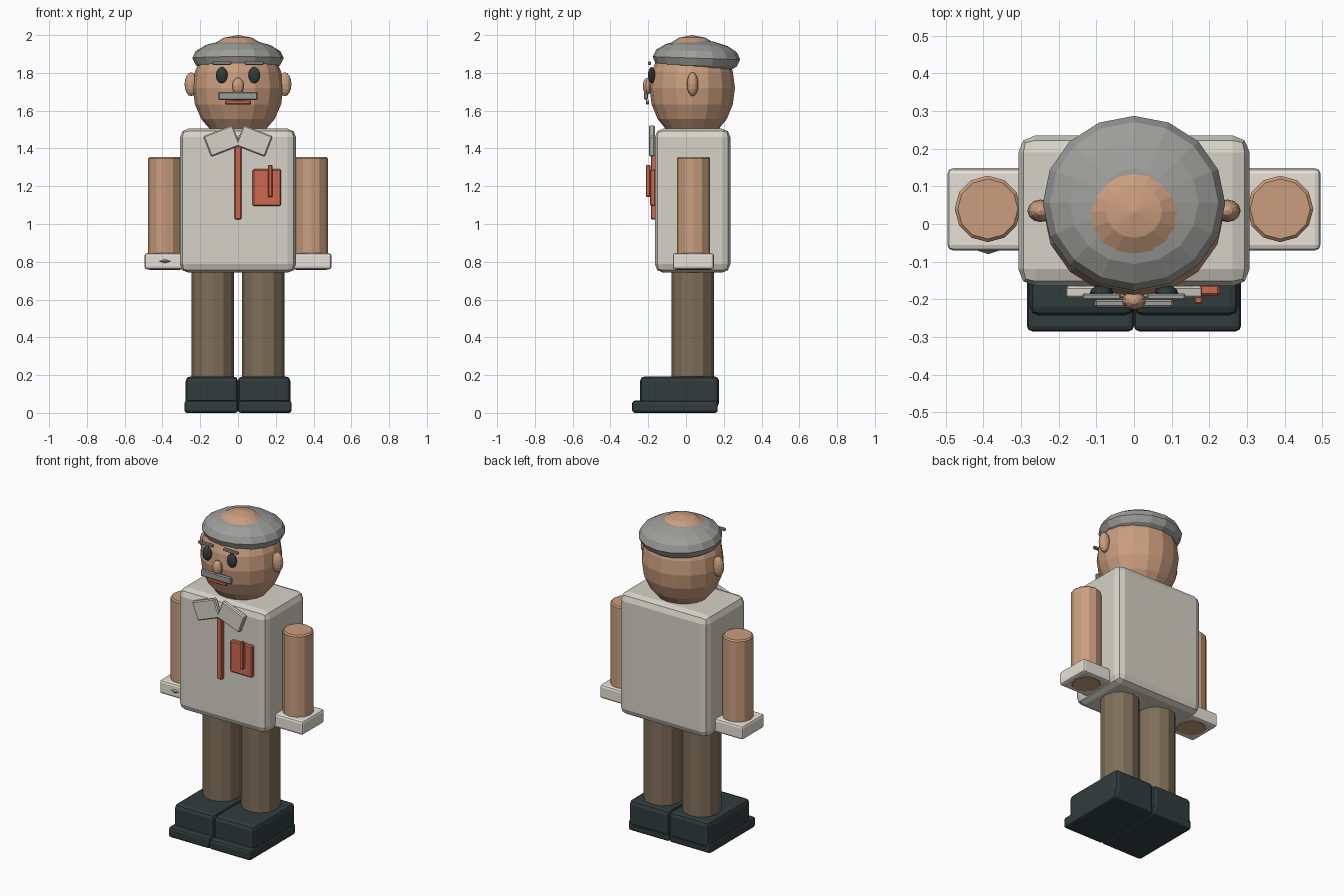
import bpy, bmesh, math
from mathutils import Matrix, Vector

if "Cube" in bpy.data.objects:
    bpy.data.objects.remove(bpy.data.objects["Cube"])


def colour(name, r, g, b):
    m = bpy.data.materials.new(name)
    lin = [((c / 255 + 0.055) / 1.055) ** 2.4 for c in (r, g, b)]
    m.diffuse_color = (*lin, 1)
    m.use_nodes = True
    m.node_tree.nodes["Principled BSDF"].inputs["Base Color"].default_value = m.diffuse_color
    return m


SKIN = colour("skin", 202, 158, 126)
SHIRT = colour("shirt cream", 214, 211, 199)
CUFF = colour("cuff white", 232, 227, 217)
RED = colour("brick red", 206, 104, 80)
GREY = colour("hair grey", 157, 158, 154)
BROWN = colour("trouser brown", 128, 111, 89)
DARK = colour("charcoal", 49, 60, 61)


def finish(name, bm, mat, bevel=0, segments=1, angle=40):
    me = bpy.data.meshes.new(name)
    bmesh.ops.recalc_face_normals(bm, faces=bm.faces)
    bm.to_mesh(me)
    bm.free()
    ob = bpy.data.objects.new(name, me)
    bpy.context.collection.objects.link(ob)
    me.materials.append(mat)
    if bevel:
        mod = ob.modifiers.new("soft edges", 'BEVEL')
        mod.width = bevel
        mod.segments = segments
        mod.limit_method = 'ANGLE'
        mod.angle_limit = math.radians(angle)
    return ob


def box(name, x, y, z, mat, bevel=0.004, segments=1, turn=0):
    """Box from (min, max) ranges, optionally turned about its own y axis."""
    bm = bmesh.new()
    bmesh.ops.create_cube(bm, size=1)
    size = Vector((x[1] - x[0], y[1] - y[0], z[1] - z[0]))
    mid = Vector((sum(x) / 2, sum(y) / 2, sum(z) / 2))
    bm.transform(Matrix.Translation(mid) @ Matrix.Rotation(turn, 4, 'Y')
                 @ Matrix.Diagonal((*size, 1)))
    return finish(name, bm, mat, bevel, segments)


def ball(name, centre, radii, mat, segs=12, rings=8, tilt=0):
    bm = bmesh.new()
    bmesh.ops.create_uvsphere(bm, u_segments=segs, v_segments=rings, radius=1)
    bm.transform(Matrix.Translation(centre) @ Matrix.Rotation(tilt, 4, 'X')
                 @ Matrix.Diagonal((*radii, 1)))
    return finish(name, bm, mat)


def post(name, x, y, r, z0, z1, mat, bevel):
    bm = bmesh.new()
    bmesh.ops.create_cone(bm, cap_ends=True, segments=12, radius1=r, radius2=r, depth=z1 - z0)
    bm.transform(Matrix.Translation((x, y, (z0 + z1) / 2)))
    return finish(name, bm, mat, bevel)


def span(s, a, b):
    return tuple(sorted((s * a, s * b)))


# Head and the ring of hair around the bald crown
ball("head", (0, 0.033, 1.72), (0.24, 0.226, 0.28), SKIN, 16, 10)
ball("hair", (0, 0.055, 1.878), (0.242, 0.232, 0.098), GREY, 16, 8, math.radians(-2))

# Face
ball("nose", (0, -0.203, 1.73), (0.032, 0.026, 0.045), SKIN, 10, 8)
box("moustache", (-0.105, 0.105), (-0.222, -0.2), (1.657, 1.7), GREY, 0.006)
box("mouth", (-0.068, 0.068), (-0.213, -0.195), (1.633, 1.655), RED)

# Torso and shirt details
box("torso", (-0.307, 0.307), (-0.165, 0.235), (0.742, 1.505), SHIRT, 0.045, 2)
box("placket", (-0.018, 0.018), (-0.186, -0.16), (1.025, 1.45), RED)
box("pocket", (0.078, 0.228), (-0.19, -0.16), (1.095, 1.29), RED, 0.006)
box("pen", (0.16, 0.182), (-0.212, -0.188), (1.143, 1.313), RED)

for s, side in ((-1, "right"), (1, "left")):
    # Facial features
    ball(side + "_eye", (s * 0.086, -0.182, 1.788), (0.031, 0.019, 0.043), DARK)
    ball(side + "_ear", (s * 0.248, 0.035, 1.74), (0.035, 0.03, 0.063), SKIN)
    box(side + "_brow", span(s, 0.035, 0.137), (-0.202, -0.184), (1.843, 1.861), GREY)
    # Collar flap sloping down away from the neck
    box(side + "_collar", span(s, 0.003, 0.168), (-0.197, -0.165), (1.382, 1.498),
        SHIRT, 0.006, 1, s * math.radians(21))
    # Arm running through its cuff
    post(side + "_arm", s * 0.388, 0.04, 0.088, 0.757, 1.355, SKIN, 0.008)
    box(side + "_cuff", span(s, 0.283, 0.495), (-0.07, 0.148), (0.76, 0.846), CUFF, 0.014, 2)
    # Leg
    post(side + "_leg", s * 0.133, 0.035, 0.112, 0.17, 0.77, BROWN, 0.008)
    # Shoe and its sole
    box(side + "_shoe", span(s, 0, 0.277), (-0.243, 0.175), (0.03, 0.193), DARK, 0.024, 2)
    box(side + "_sole", span(s, 0, 0.284), (-0.285, 0.168), (0, 0.065), DARK, 0.014, 2)

# Small faceted button on one cuff
ball("cuff_button", (-0.387, -0.068, 0.803), (0.036, 0.012, 0.013), GREY, 4, 2)
